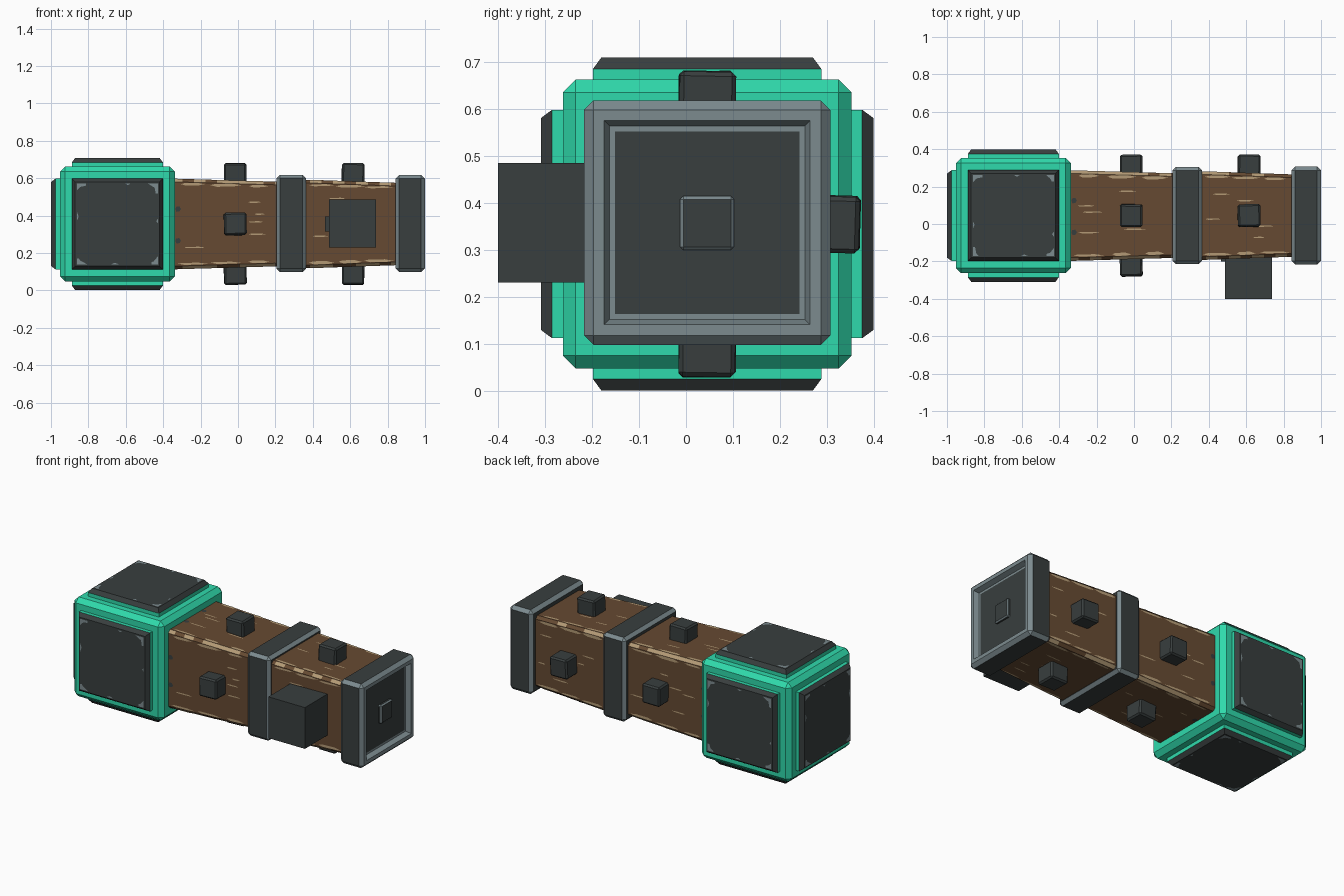
import bpy, bmesh, math, random
from mathutils import Vector, Matrix

if "Cube" in bpy.data.objects:
    bpy.data.objects.remove(bpy.data.objects["Cube"])

random.seed(4)
CY, CZ = 0.045, 0.355          # long axis of the hammer


def srgb(r, g, b):
    f = lambda c: ((c / 255 + 0.055) / 1.055) ** 2.4 if c > 10 else c / 255 / 12.92
    return (f(r), f(g), f(b), 1)


def mat(name, *rgb):
    m = bpy.data.materials.new(name)
    m.diffuse_color = srgb(*rgb)
    m.use_nodes = True
    m.node_tree.nodes["Principled BSDF"].inputs["Base Color"].default_value = m.diffuse_color
    return m


TEAL = mat("teal", 47, 218, 172)
DARK = mat("dark_iron", 56, 62, 62)
GREY = mat("worn_grey", 124, 139, 143)
WOOD = mat("brown_wood", 102, 74, 50)
TAN = mat("pale_wood", 180, 155, 118)


def finish(bm, name, mats, recalc=True):
    if recalc:
        bmesh.ops.recalc_face_normals(bm, faces=bm.faces)
    me = bpy.data.meshes.new(name)
    bm.to_mesh(me)
    bm.free()
    for m in mats:
        me.materials.append(m)
    ob = bpy.data.objects.new(name, me)
    bpy.context.collection.objects.link(ob)
    return ob


def bevel_box(size, centre, bevel, rot=(0, 0, 0)):
    """Chamfered box; chamfer faces get material slot 1."""
    bm = bmesh.new()
    bmesh.ops.create_cube(bm, size=1, matrix=Matrix.Diagonal((*size, 1)))
    if bevel:
        bmesh.ops.bevel(bm, geom=bm.edges[:], offset=bevel, segments=1, affect='EDGES')
    bm.normal_update()
    for f in bm.faces:
        f.material_index = int(max(abs(c) for c in f.normal) < 0.99)
    r = Matrix.Rotation(rot[0], 4, 'X') @ Matrix.Rotation(rot[1], 4, 'Y') @ Matrix.Rotation(rot[2], 4, 'Z')
    bm.transform(Matrix.Translation(centre) @ r)
    return bm


# --- head block ---
HX, HR = -0.645, 0.307
finish(bevel_box((2 * HR,) * 3, (HX, CY, CZ), 0.027), "head_block", [TEAL, TEAL])

# --- raised iron plates on five head faces, with worn corners ---
sides = {"left": (-1, 0, 0), "front": (0, -1, 0), "back": (0, 1, 0),
         "top": (0, 0, 1), "bottom": (0, 0, -1)}
for name, n in sides.items():
    place = Matrix.Translation((HX, CY, CZ)) @ Vector(n).to_track_quat('Z', 'Y').to_matrix().to_4x4()
    bm = bmesh.new()
    bmesh.ops.create_cube(bm, size=1, matrix=Matrix.Translation((0, 0, 0.315)) @ Matrix.Diagonal((0.486, 0.486, 0.03, 1)))
    bm.normal_update()
    outer = [f for f in bm.faces if f.normal.z > 0.9]
    ring = bmesh.ops.inset_region(bm, faces=outer, thickness=0.025, depth=0.024)["faces"]
    for f in ring + outer:
        f.material_index = 1
    bm.transform(place)
    finish(bm, name + "_head_plate", [TEAL, DARK])

    wear = bmesh.new()
    for k in range(4):
        turn = Matrix.Rotation(k * math.pi / 2, 4, 'Z')
        e, a, b = 0.217, random.uniform(.03, .06), random.uniform(.03, .06)
        polys = [[(e, e), (e - a, e), (e - a * .6, e - .014), (e - .018, e - .022), (e - .012, e - b), (e, e - b)]]
        t, w = random.uniform(-.12, .1), random.uniform(.01, .03)
        polys.append([(t - w, e), (t, e - .01), (t + w, e)])
        for p in polys:
            wear.faces.new([wear.verts.new(turn @ Vector((x, y, 0.3555))) for x, y in p])
    wear.normal_update()
    for f in wear.faces:
        if f.normal.z < 0:
            f.normal_flip()
    wear.transform(place)
    finish(wear, name + "_plate_wear", [GREY], False)

# --- wooden handle: tapered chamfered square, pale worn corners ---
KEYS = [(-0.36, 0.243), (0.22, 0.226), (0.34, 0.238), (0.88, 0.219)]


def half(x):
    for (x0, h0), (x1, h1) in zip(KEYS, KEYS[1:]):
        if x <= x1:
            return h0 + (h1 - h0) * (x - x0) / (x1 - x0)
    return KEYS[-1][1]


bm = bmesh.new()
rings = []
xs = [KEYS[0][0] + i * 0.062 for i in range(21)]
for x in xs:
    h, c = half(x), 0.017
    pts = [(h, c - h), (h, h - c), (h - c, h), (c - h, h), (-h, h - c), (-h, c - h), (c - h, -h), (h - c, -h)]
    rings.append([bm.verts.new((x, CY + a, CZ + b)) for a, b in pts])
for r0, r1 in zip(rings, rings[1:]):
    for i in range(8):
        f = bm.faces.new((r0[i], r0[(i + 1) % 8], r1[(i + 1) % 8], r1[i]))
        f.material_index = int(i % 2 == 1 and random.random() < 0.65)
bm.faces.new(rings[0])
bm.faces.new(rings[-1])
finish(bm, "handle", [WOOD, TAN])

# --- wood grain: thin pointed streaks and edge wear on four sides ---
bm = bmesh.new()


def streak(k, x, t, length, w, slot=0):
    turn = Matrix.Rotation(k * math.pi / 2, 3, 'X')
    shape = [(-.5, 0), (-.3, -.5), (.25, -.4), (.5, 0), (.2, .5), (-.35, .4)]
    vs = []
    for a, b in shape:
        px = x + a * length
        vs.append(bm.verts.new(Vector((px, CY, CZ)) + turn @ Vector((0, t + b * w, half(px) + 0.002))))
    f = bm.faces.new(vs)
    f.material_index = slot


for k in range(4):
    for lo, hi in ((-0.33, 0.2), (0.37, 0.83)):
        for t in (-0.11, -0.055, 0.0, 0.065, 0.12):
            ln = random.uniform(.05, .12)
            streak(k, random.uniform(lo + ln / 2, hi - ln / 2), t + random.uniform(-.02, .02), ln, .008)
        for s in (-1, 1):
            for j in range(3):
                ln = random.uniform(.1, .17)
                x = lo + (hi - lo) * (j + .5) / 3
                streak(k, x, s * (half(x) - .027), ln, random.uniform(.01, .02))
    for t in (-.09, .08):
        streak(k, -0.32, t, .03, .03, 1)
finish(bm, "handle_grain", [TAN, DARK], False)

# --- iron band around the middle ---
finish(bevel_box((0.157, 0.52, 0.52), (0.285, CY, CZ + .003), 0.018), "middle_band", [DARK, GREY])

# --- end cap with recessed panel ---
bm = bevel_box((0.157, 0.524, 0.52), (0.9205, CY, CZ + .003), 0.02)
bm.normal_update()
end = [f for f in bm.faces if f.normal.x > 0.99]
rim = bmesh.ops.inset_region(bm, faces=end, thickness=0.032)["faces"]
slope = bmesh.ops.inset_region(bm, faces=end, thickness=0.016, depth=-0.03)["faces"]
border = bmesh.ops.inset_region(bm, faces=end, thickness=0.017)["faces"]
for f in rim + slope + border:
    f.material_index = 1
end[0].material_index = 0
finish(bm, "end_cap", [DARK, GREY])

# --- square studs ---
for x, tag in ((-0.015, "inner"), (0.615, "outer")):
    for name, n in list(sides.items())[1:]:
        if tag == "outer" and name == "front":
            continue          # replaced by the large block
        c = Vector((x, CY, CZ)) + Vector(n) * 0.265
        tilt = [random.uniform(-.03, .03) for _ in range(3)]
        finish(bevel_box((.12, .12, .12), c, 0.009, tilt), f"{tag}_{name}_stud", [DARK, DARK])
finish(bevel_box((.06, .115, .115), (0.957, CY, CZ + .002), 0.007), "end_stud", [DARK, GREY])

# --- large plain block on the front, with a small lug beside it ---
finish(bevel_box((0.25, 0.22, 0.255), (0.6125, -0.29, 0.3575), 0), "front_block", [DARK])
finish(bevel_box((0.04, 0.05, 0.08), (0.484, -0.175, 0.355), 0), "front_lug", [DARK])
